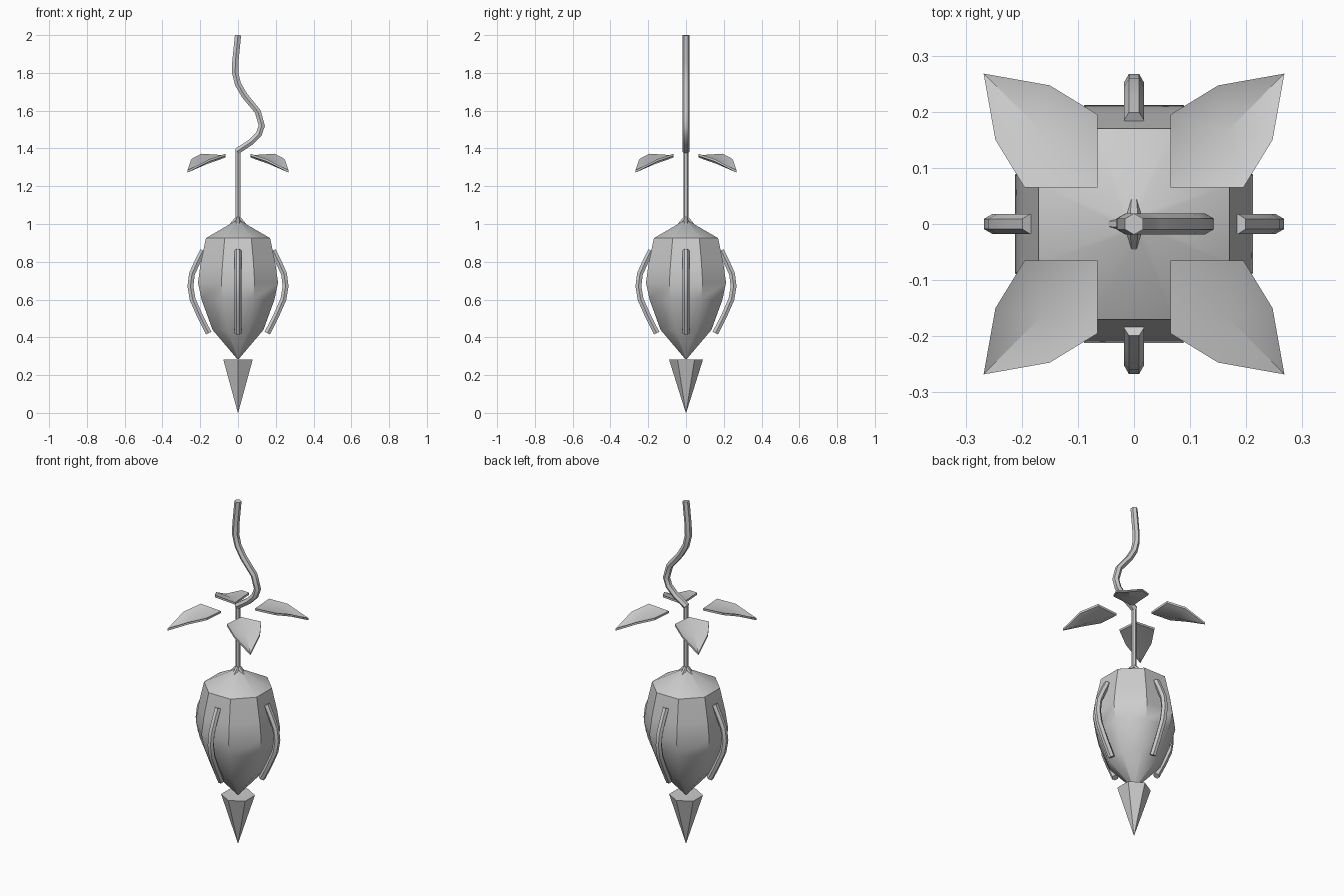
import bpy, bmesh, math
from mathutils import Vector, Matrix

if "Cube" in bpy.data.objects:
    bpy.data.objects.remove(bpy.data.objects["Cube"])

grey = bpy.data.materials.new("plain grey")
grey.diffuse_color = (0.6, 0.6, 0.6, 1)
grey.use_nodes = True
grey.node_tree.nodes["Principled BSDF"].inputs["Base Color"].default_value = grey.diffuse_color


def finish(name, bm, angle=40, turn=0):
    """Turn a bmesh into a named, shaded object rotated about z."""
    bmesh.ops.recalc_face_normals(bm, faces=bm.faces)
    bm.transform(Matrix.Rotation(turn, 4, 'Z'))
    mesh = bpy.data.meshes.new(name)
    bm.to_mesh(mesh)
    bm.free()
    mesh.materials.append(grey)
    ob = bpy.data.objects.new(name, mesh)
    bpy.context.collection.objects.link(ob)
    bpy.ops.object.select_all(action='DESELECT')
    bpy.context.view_layer.objects.active = ob
    ob.select_set(True)
    bpy.ops.object.shade_smooth_by_angle(angle=math.radians(angle))
    return ob


def skin(bm, rings):
    """Join rings of vertices with quads and close both ends."""
    n = len(rings[0])
    for a, b in zip(rings, rings[1:]):
        for i in range(n):
            j = (i + 1) % n
            bm.faces.new((a[i], a[j], b[j], b[i]))
    bm.faces.new(rings[0])
    bm.faces.new(rings[-1])


def lathe(name, profile, sides, start, angle):
    """Stack polygons given as (corner radius, z)."""
    bm = bmesh.new()
    skin(bm, [[bm.verts.new((r * math.cos(start + i * math.tau / sides),
                             r * math.sin(start + i * math.tau / sides), z))
               for i in range(sides)] for r, z in profile])
    return finish(name, bm, angle)


def tube(name, path, radii, turn=0):
    """Six-sided tube along a path of (x, z) points."""
    bm = bmesh.new()
    pts = [Vector((x, 0, z)) for x, z in path]
    rings = []
    for k, p in enumerate(pts):
        d = pts[min(k + 1, len(pts) - 1)] - pts[max(k - 1, 0)]
        if 0 < k < len(pts) - 1:
            d = (pts[k + 1] - p).normalized() + (p - pts[k - 1]).normalized()
        side = Vector((0, 1, 0))
        normal = side.cross(d.normalized())
        r = radii[k] if isinstance(radii, list) else radii
        rings.append([bm.verts.new(p + r * (math.cos(i * math.pi / 3) * side
                                            + math.sin(i * math.pi / 3) * normal))
                      for i in range(6)])
    skin(bm, rings)
    return finish(name, bm, 40, turn)


# Eight-sided bulb: flat sides face the axes (profile gives flat-to-centre radius)
bulb = [(0.004, 0.285), (0.135, 0.44), (0.193, 0.60), (0.212, 0.69),
        (0.198, 0.79), (0.17, 0.925), (0.016, 1.015)]
lathe("bulb", [(r / math.cos(math.pi / 8), z) for r, z in bulb], 8, math.pi / 8, 43)

# Six-sided spike under the bulb
lathe("bottom_spike", [(0.001, 0.0), (0.09, 0.283)], 6, math.pi / 2, 30)

# Thin straight stem and the thicker wavy stalk above it
tube("stem", [(0, 1.0), (0, 1.4)], 0.014)
stalk = [(-0.005, 1.385), (0.07, 1.435), (0.11, 1.475), (0.126, 1.52), (0.105, 1.595),
         (0.035, 1.68), (0.0, 1.74), (-0.015, 1.80), (-0.014, 1.86), (0, 2.0)]
tube("wavy_stalk", stalk, 0.019)

# Four curved side ribs, and four short prongs at the stem base
rib = [(0.185, 0.86), (0.215, 0.80), (0.244, 0.735), (0.252, 0.67),
       (0.24, 0.60), (0.20, 0.51), (0.155, 0.422)]
for i in range(4):
    turn = i * math.pi / 2
    tube(f"side_rib_{i + 1}", rib, 0.018, turn)
    tube(f"stem_prong_{i + 1}", [(0.004, 1.03), (0.018, 1.015), (0.04, 0.992)],
         [0.012, 0.012, 0.009], turn)

# Four cupped leaves floating around the stem, spine lower than the rims
spine = [(0.065, 0.065, 1.352), (0.165, 0.165, 1.317), (0.268, 0.268, 1.272)]
rim = [(0.195, 0.065, 1.36), (0.247, 0.15, 1.332)]
THICK = 0.012
for k in range(4):
    bm = bmesh.new()
    s = [bm.verts.new(p) for p in spine]
    for flip in (False, True):
        a, b = [bm.verts.new((y, x, z) if flip else (x, y, z)) for x, y, z in rim]
        for f in ((s[0], a, s[1]), (a, b, s[1]), (b, s[2], s[1])):
            bm.faces.new(f[::-1] if flip else f)
    # Give the leaf its thickness downward
    low = bmesh.ops.extrude_face_region(bm, geom=bm.faces[:], use_keep_orig=True)["geom"]
    for v in low:
        if isinstance(v, bmesh.types.BMVert):
            v.co.z += THICK
    finish(f"leaf_{k + 1}", bm, 40, k * math.pi / 2)
